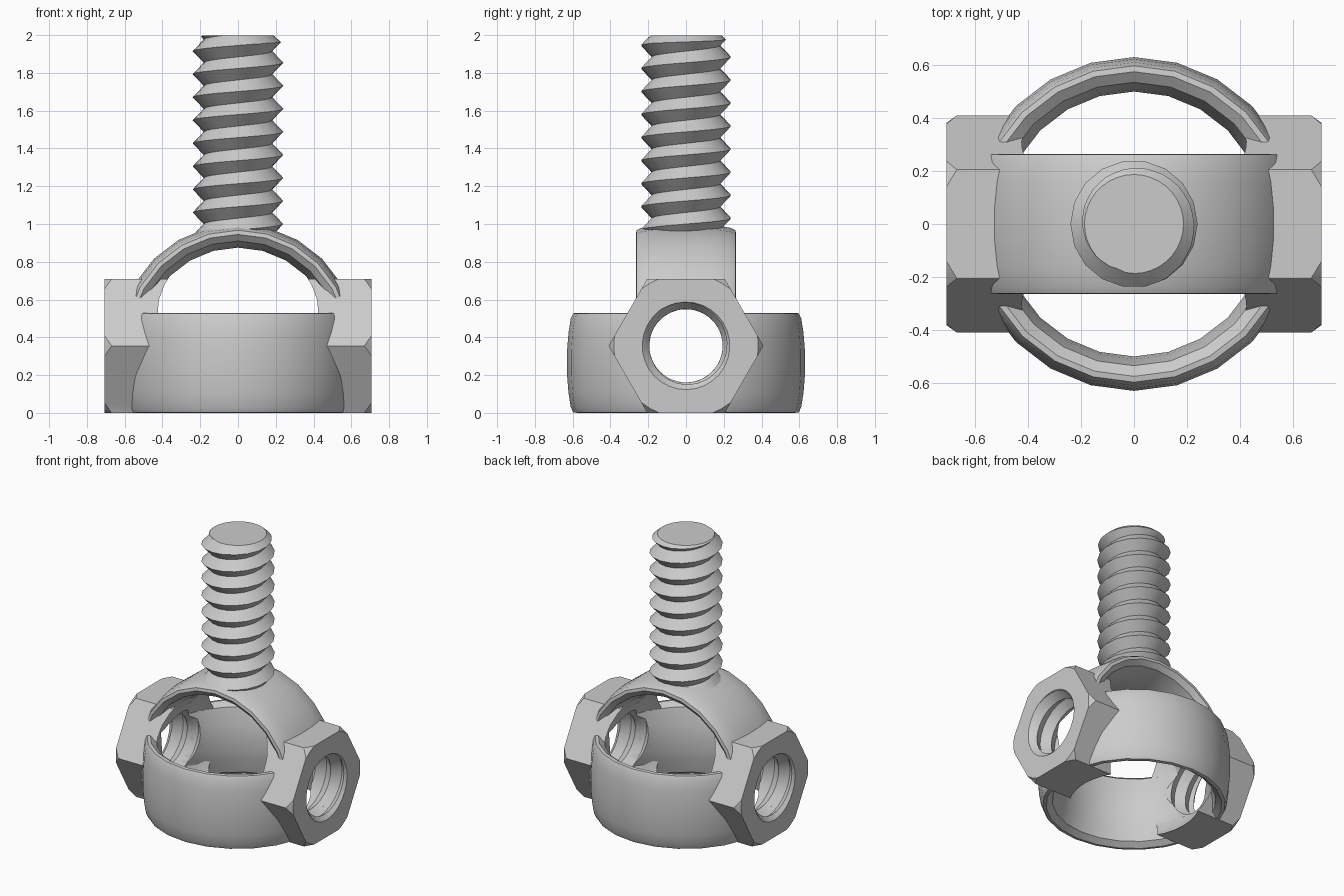
import bpy, bmesh, math
from mathutils import Matrix

if "Cube" in bpy.data.objects:
    bpy.data.objects.remove(bpy.data.objects["Cube"])

grey = bpy.data.materials.new("plain grey")
grey.use_nodes = True
grey.diffuse_color = (0.6, 0.6, 0.6, 1)
grey.node_tree.nodes["Principled BSDF"].inputs["Base Color"].default_value = (0.6, 0.6, 0.6, 1)

HUB = 0.355      # height of the nut axis
PITCH = 0.122    # rise of the thread per turn


def finish(bm, name, matrix=Matrix()):
    """Cap open ends, fix normals and link the mesh as an object."""
    bmesh.ops.holes_fill(bm, edges=[e for e in bm.edges if e.is_boundary], sides=0)
    bmesh.ops.recalc_face_normals(bm, faces=bm.faces[:])
    bm.transform(matrix)
    mesh = bpy.data.meshes.new(name)
    bm.to_mesh(mesh)
    bm.free()
    mesh.materials.append(grey)
    obj = bpy.data.objects.new(name, mesh)
    bpy.context.collection.objects.link(obj)
    return obj


def lathe(name, profile, n, closed, matrix, sweep=math.tau, start=0.0):
    """Turn (radius, height) points around z; open profiles get flat caps."""
    bm = bmesh.new()
    full = sweep > 6
    cols = []
    for i in range(n if full else n + 1):
        a = start + sweep * i / n
        cols.append([bm.verts.new((r * math.cos(a), r * math.sin(a), h)) for r, h in profile])
    m = len(profile)
    for i in range(n):
        a, b = cols[i], cols[(i + 1) % len(cols)]
        for k in range(m if closed else m - 1):
            bm.faces.new((a[k], b[k], b[(k + 1) % m], a[(k + 1) % m]))
    return finish(bm, name, matrix)


def thread(name, root, crest, low, high, matrix=Matrix(), n=18):
    """Solid rod with a sharp helical thread, cut flat at both ends."""
    bm = bmesh.new()
    k0, k1 = int(low / PITCH * 2) - 6, int(high / PITCH * 2) + 6
    v = {}
    for k in range(k0, k1 + 1):
        r = root if k % 2 else crest
        for j in range(n):
            a = math.tau * j / n
            v[j, k] = bm.verts.new((r * math.cos(a), r * math.sin(a),
                                    0.024 + PITCH * (j / n + k / 2)))

    def at(j, k):
        return v[j, k] if j < n else v[0, k + 2]

    for k in range(k0, k1 - 2):
        for j in range(n):
            bm.faces.new((at(j, k), at(j + 1, k), at(j + 1, k + 1), at(j, k + 1)))
    for z, up in ((low, -1), (high, 1)):
        bmesh.ops.bisect_plane(bm, geom=bm.verts[:] + bm.edges[:] + bm.faces[:],
                               plane_co=(0, 0, z), plane_no=(0, 0, up), clear_outer=True)
    return finish(bm, name, matrix)


def boolean(obj, tool, operation="DIFFERENCE"):
    mod = obj.modifiers.new("cut", "BOOLEAN")
    mod.operation, mod.object, mod.solver = operation, tool, "EXACT"
    bpy.context.view_layer.objects.active = obj
    bpy.ops.object.modifier_apply(modifier=mod.name)


def band(inner):
    """Closed cross-section of a ring: bulged outside, bevelled inside."""
    half = [(0.63, 0.06), (0.622, 0.16), (0.61, 0.235), (0.597, 0.262), (0.575, 0.265),
            (inner + 0.035, 0.235), (inner + 0.01, 0.13), (inner, 0.05)]
    return half + [(r, -h) for r, h in reversed(half)]


# Lower ring and the arch above it, whose ends stop inside the nuts
ring = lathe("lower_ring", band(0.5), 24, True, Matrix.Translation((0, 0, 0.265)))
arch = lathe("upper_arch", band(0.505), 14, True,
             Matrix.Translation((0, 0, HUB + 0.015)) @ Matrix.Rotation(math.pi / 2, 4, "X"),
             sweep=math.pi * 7 / 6, start=-math.pi / 12)

# Threaded stud with a chamfered tip
stud = thread("threaded_stud", 0.182, 0.24, 0.94, 1.999)
tip = lathe("tip_cutter", [(0.3, 0.8), (0.3, 1.9), (0.18, 2.005)], 36, False, Matrix())
boolean(stud, tip, "INTERSECT")

# Hollow left inside the nuts
bm = bmesh.new()
bmesh.ops.create_uvsphere(bm, u_segments=32, v_segments=20, radius=0.555)
hollow = finish(bm, "hollow_cutter", Matrix.Translation((0, 0, HUB)))

# Side nuts with chamfered corners and countersunk threaded holes
parts = [ring, arch, stud]
helpers = [hollow, tip]
for side, turn in (("left", 0), ("right", math.pi)):
    place = (Matrix.Translation((0, 0, HUB)) @ Matrix.Rotation(turn, 4, "Z")
             @ Matrix.Rotation(math.pi / 2, 4, "Y"))
    nut = lathe(side + "_nut", [(0.41, 0.3), (0.41, 0.707)], 6, False, place, start=math.pi / 2)
    chamfer = lathe("chamfer_cutter", [(0.46, 0.2), (0.46, 0.6), (0.38, 0.71)], 48, False, place)
    sink = lathe("sink_cutter", [(0.185, 0.66), (0.24, 0.715)], 30, False, place, start=0.03)
    hole = thread("hole_cutter", 0.195, 0.236, 0.25, 0.85,
                  place @ Matrix.Rotation(0.07, 4, "Z"), 24)
    boolean(nut, chamfer, "INTERSECT")
    boolean(nut, hollow)
    boolean(nut, sink)
    for part in (nut, ring, arch):
        boolean(part, hole)
    parts.append(nut)
    helpers += [chamfer, sink, hole]

for helper in helpers:
    bpy.data.objects.remove(helper)

# Smooth shading with crisp edges
bpy.ops.object.select_all(action="DESELECT")
for part in parts:
    part.select_set(True)
bpy.context.view_layer.objects.active = ring
bpy.ops.object.shade_smooth_by_angle(angle=math.radians(32))
